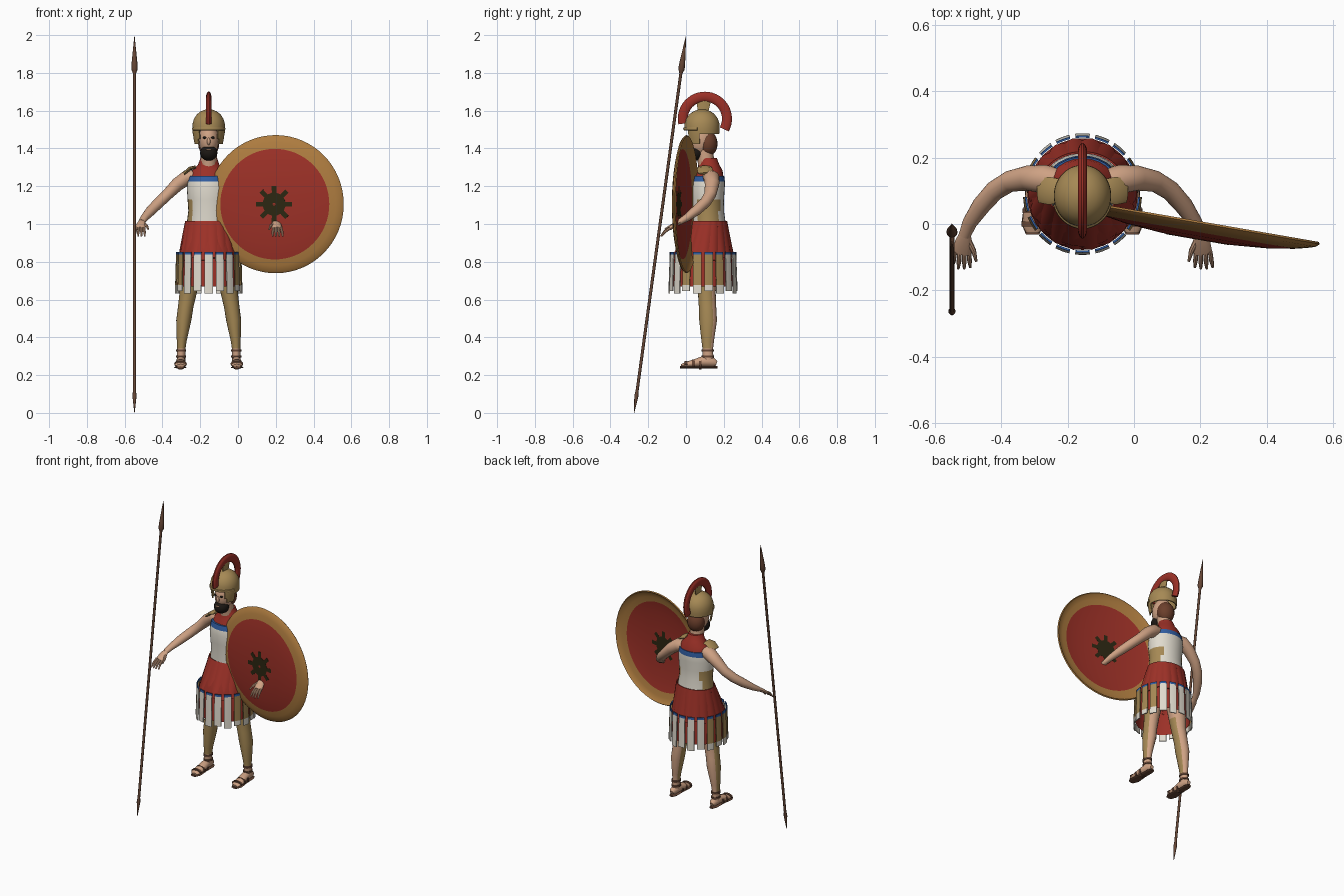
import bpy, bmesh
from math import sin, cos, pi, tau
from mathutils import Vector

if "Cube" in bpy.data.objects:
    bpy.data.objects.remove(bpy.data.objects["Cube"], do_unlink=True)

PALETTE = {
    "red": (0.33, 0.03, 0.02), "bronze": (0.38, 0.25, 0.09), "rim_gold": (0.42, 0.20, 0.05),
    "linen": (0.75, 0.71, 0.62), "skin": (0.62, 0.36, 0.23), "blue": (0.03, 0.11, 0.36),
    "wood": (0.13, 0.06, 0.035), "emblem": (0.025, 0.02, 0.006), "black": (0.012, 0.009, 0.007),
    "hair": (0.15, 0.05, 0.025),
}
MATS = {}
for label, rgb in PALETTE.items():
    m = bpy.data.materials.new(label)
    m.use_nodes = True
    m.diffuse_color = (*rgb, 1)
    m.node_tree.nodes["Principled BSDF"].inputs["Base Color"].default_value = (*rgb, 1)
    MATS[label] = m

BODY = Vector((-0.155, 0, 0))   # centre line of the figure
X, Y, Z = Vector((1, 0, 0)), Vector((0, 1, 0)), Vector((0, 0, 1))


def finish(name, bm, colors, rule=None, mirror=False, solid=0, at=BODY, turn=0, angle=0.7):
    """Turn a bmesh into a shaded object; rule(face) gives a colour name."""
    colors = colors.split()
    bm.normal_update()
    if rule:
        for f in bm.faces:
            f.material_index = colors.index(rule(f))
    me = bpy.data.meshes.new(name)
    bm.to_mesh(me)
    bm.free()
    for c in colors:
        me.materials.append(MATS[c])
    ob = bpy.data.objects.new(name, me)
    bpy.context.collection.objects.link(ob)
    ob.location = at
    ob.rotation_euler.z = turn
    if solid:
        s = ob.modifiers.new("Thickness", "SOLIDIFY")
        s.thickness, s.offset = solid, 0
    if mirror:
        ob.modifiers.new("Mirror", "MIRROR").use_mirror_merge = False
    bpy.ops.object.select_all(action="DESELECT")
    ob.select_set(True)
    bpy.context.view_layer.objects.active = ob
    if solid or mirror:
        bpy.ops.object.convert(target="MESH")
    bpy.ops.object.shade_smooth_by_angle(angle=angle)
    return ob


def tube(name, rings, colors, sides=16, ref=X, flat=False, caps=True, cut=None, **kw):
    """Loft elliptical rings given as (x, y, z, width, depth)."""
    bm = bmesh.new()
    centres = [Vector(r[:3]) for r in rings]
    loops = []
    for i, r in enumerate(rings):
        t = Z if flat else (centres[min(i + 1, len(rings) - 1)] - centres[max(i - 1, 0)]).normalized()
        u = (ref - t * ref.dot(t)).normalized()
        v = t.cross(u)
        loops.append([bm.verts.new(centres[i] + u * r[3] * cos(tau * k / sides) + v * r[4] * sin(tau * k / sides))
                      for k in range(sides)])
    for a, b in zip(loops, loops[1:]):
        for k in range(sides):
            j = (k + 1) % sides
            bm.faces.new((a[k], a[j], b[j], b[k]))
    if caps:
        bm.faces.new(loops[0][::-1])
        bm.faces.new(loops[-1])
    if cut:
        gone = [f for f in bm.faces if cut(f.calc_center_median())]
        bmesh.ops.delete(bm, geom=gone, context="FACES")
    return finish(name, bm, colors, **kw)


def ball(name, centre, size, color, **kw):
    bm = bmesh.new()
    bmesh.ops.create_uvsphere(bm, u_segments=20, v_segments=12, radius=1)
    for v in bm.verts:
        v.co = Vector(centre) + Vector([a * b for a, b in zip(v.co, size)])
    return finish(name, bm, color, **kw)


def strips(name, count, top, bottom, levels, fill, colors, paint, phase=0, wave=0):
    """Ring of hanging strips between two ellipses (width, depth, centre y, z)."""
    bm = bmesh.new()
    cols = 4
    for i in range(count):
        mid = tau * (i + phase) / count
        grid = []
        for lv in levels:
            w, d, cy, z = [a + (b - a) * lv for a, b in zip(top, bottom)]
            z -= 0.012 * (i % 2) * (lv == levels[-1])
            row = []
            for c in range(cols + 1):
                s = c / cols - 0.5
                a = mid + s * fill * tau / count
                bulge = 1 + wave * lv * cos(s * pi)
                row.append(bm.verts.new((w * bulge * cos(a), cy + d * bulge * sin(a), z)))
            grid.append(row)
        for j in range(len(levels) - 1):
            for c in range(cols):
                f = bm.faces.new((grid[j][c], grid[j + 1][c], grid[j + 1][c + 1], grid[j][c + 1]))
                f.material_index = colors.split().index(paint(j, mid))
    return finish(name, bm, colors, solid=0.006)


# Torso armour with a blue chest band and bronze side plates
def torso_paint(f):
    c = f.calc_center_median()
    if c.z > 1.222:
        return "blue"
    return "bronze" if c.z < 1.13 and abs(f.normal.x) > 0.62 else "linen"


tube("torso", [(0, 0.12, 0.99, 0.118, 0.092), (0, 0.115, 1.07, 0.108, 0.086), (0, 0.113, 1.13, 0.112, 0.088),
               (0, 0.113, 1.19, 0.116, 0.092), (0, 0.116, 1.225, 0.112, 0.09), (0, 0.118, 1.255, 0.106, 0.084)],
     "linen bronze blue", 28, flat=True, rule=torso_paint)
tube("collar", [(0, 0.12, 1.24, 0.102, 0.08), (0, 0.125, 1.285, 0.088, 0.068), (0, 0.122, 1.315, 0.056, 0.054),
                (0, 0.115, 1.35, 0.044, 0.048)], "red", 24, flat=True)
tube("neck", [(0, 0.11, 1.29, 0.044, 0.044), (0, 0.095, 1.43, 0.042, 0.044)], "skin", flat=True)
tube("shoulder_pads", [(-0.068, 0.1, 1.302, 0.035, 0.008), (-0.1, 0.1, 1.294, 0.042, 0.01),
                       (-0.132, 0.1, 1.266, 0.036, 0.008)], "bronze", 8, ref=Y, mirror=True)

# Skirt: red pleats above, painted strips below
tube("underskirt", [(0, 0.12, 1.01, 0.12, 0.093), (0, 0.09, 0.84, 0.155, 0.158), (0, 0.09, 0.67, 0.166, 0.168)],
     "red", 32, flat=True, caps=False)
strips("skirt_pleats", 18, (0.122, 0.095, 0.12, 1.015), (0.152, 0.158, 0.09, 0.82), (0, 0.5, 1), 1.06,
       "red", lambda j, a: "red", wave=0.06)


def strip_paint(j, a):
    if j == 0:
        return "blue"
    return "bronze" if abs(cos(a)) > 0.72 and j == 1 else "linen"


strips("skirt_strips", 18, (0.17, 0.173, 0.09, 0.852), (0.176, 0.18, 0.09, 0.645), (0, 0.07, 0.85, 1), 0.72,
       "blue linen bronze", strip_paint, phase=0.5)


# Legs with greaves on the front, and sandalled feet
def leg_paint(f):
    z = f.calc_center_median().z
    return "bronze" if 0.34 < z < 0.7 and f.normal.y < 0.45 else "skin"


tube("legs", [(-0.147, 0.118, 0.265, 0.023, 0.028), (-0.145, 0.115, 0.34, 0.022, 0.028),
              (-0.143, 0.115, 0.38, 0.026, 0.033), (-0.132, 0.117, 0.49, 0.04, 0.047),
              (-0.122, 0.114, 0.56, 0.041, 0.046), (-0.108, 0.11, 0.64, 0.046, 0.047),
              (-0.1, 0.11, 0.7, 0.052, 0.053), (-0.07, 0.11, 0.88, 0.062, 0.065)],
     "skin bronze", 20, flat=True, rule=leg_paint, mirror=True)
tube("feet", [(-0.147, 0.162, 0.262, 0.012, 0.012), (-0.147, 0.145, 0.268, 0.023, 0.024),
              (-0.147, 0.09, 0.272, 0.025, 0.028), (-0.149, 0.03, 0.26, 0.03, 0.019),
              (-0.15, -0.005, 0.254, 0.031, 0.013), (-0.149, -0.026, 0.25, 0.02, 0.008)],
     "skin", mirror=True)
tube("soles", [(-0.147, 0.166, 0.241, 0.014, 0.006), (-0.147, 0.14, 0.241, 0.025, 0.006),
               (-0.148, 0.07, 0.241, 0.026, 0.006), (-0.15, 0, 0.241, 0.034, 0.006),
               (-0.15, -0.032, 0.241, 0.02, 0.006)], "wood", 12, mirror=True)
for label, y, w, d in (("toe", 0.0, 0.034, 0.017), ("instep", 0.04, 0.032, 0.024), ("arch", 0.075, 0.029, 0.03)):
    tube(label + "_straps", [(-0.149, y + 0.007, 0.259, w, d), (-0.149, y - 0.007, 0.259, w, d)],
         "wood", mirror=True)
for label, z in (("lower", 0.298), ("upper", 0.33)):
    tube(label + "_ankle_straps", [(-0.146, 0.116, z - 0.006, 0.027, 0.033), (-0.146, 0.116, z + 0.006, 0.027, 0.033)],
         "wood", mirror=True)

# Arms and open hands
tube("arms", [(-0.07, 0.125, 1.25, 0.036, 0.04), (-0.115, 0.135, 1.245, 0.04, 0.043),
              (-0.165, 0.138, 1.21, 0.036, 0.038), (-0.22, 0.128, 1.155, 0.03, 0.032),
              (-0.265, 0.1, 1.112, 0.029, 0.03), (-0.305, 0.055, 1.072, 0.027, 0.028),
              (-0.34, 0.003, 1.033, 0.02, 0.022), (-0.355, -0.035, 1.01, 0.015, 0.018)],
     "skin", ref=Z, mirror=True)
tube("palms", [(-0.353, -0.028, 1.014, 0.013, 0.017), (-0.358, -0.055, 0.998, 0.013, 0.026),
               (-0.363, -0.088, 0.975, 0.01, 0.028)], "skin", 12, ref=Z, mirror=True)
for i, label in enumerate(("index", "middle", "ring", "little")):
    x = -0.342 - 0.014 * i
    tip = -0.338 - 0.018 * i
    reach = 0.004 * (i % 3 > 0)
    tube(label + "_fingers", [(x, -0.082, 0.979, 0.008, 0.007), ((x + tip) / 2, -0.11 - reach, 0.96, 0.007, 0.007),
                              (tip, -0.13 - reach, 0.935, 0.004, 0.004)], "skin", 8, ref=Z, mirror=True)
tube("thumbs", [(-0.345, -0.045, 1.003, 0.009, 0.009), (-0.328, -0.08, 0.99, 0.008, 0.008),
                (-0.32, -0.112, 0.972, 0.004, 0.004)], "skin", 8, ref=Z, mirror=True)

# Head
ball("face", (0, 0.078, 1.445), (0.054, 0.068, 0.085), "skin")
ball("nose", (0, 0.01, 1.437), (0.009, 0.014, 0.02), "skin")
ball("eyes", (-0.021, 0.0175, 1.457), (0.011, 0.006, 0.006), "black", mirror=True)
ball("beard", (0, 0.047, 1.377), (0.046, 0.046, 0.042), "black")
ball("mouth", (0, 0.005, 1.393), (0.014, 0.006, 0.004), "skin")
ball("hair", (0, 0.115, 1.425), (0.056, 0.052, 0.068), "hair")

# Helmet with a face opening, cheek guards, brow ridge and crest
tube("helmet", [(0, 0.085, z, w, w * 1.08) for z, w in
                ((1.425, 0.072), (1.45, 0.077), (1.478, 0.081), (1.502, 0.083), (1.53, 0.082), (1.555, 0.075),
                 (1.578, 0.06), (1.593, 0.041), (1.602, 0.018), (1.604, 0.003))],
     "bronze", 40, flat=True, caps=False, solid=0.007,
     cut=lambda c: (c.z < 1.5 and c.y < 0.085 and abs(c.x) < 0.05) or (c.z < 1.478 and c.y > 0.075))
tube("brow_ridge", [(0.086 * sin(a), 0.085 - 0.094 * cos(a), 1.504, 0.008, 0.006)
                    for a in [-1.3 + 2.6 * i / 14 for i in range(15)]], "bronze", 8, ref=Z)
arc = [-0.5 + (pi + 0.72) * i / 28 for i in range(29)]
tube("crest", [(0, 0.1 + 0.117 * cos(a), 1.557 + 0.117 * sin(a), 0.014, 0.027) for a in arc], "red", 14)
tube("crest_holder", [(0, 0.09, 1.595, 0.008, 0.03), (0, 0.095, 1.655, 0.007, 0.04)], "bronze", 10, flat=True)

# Domed shield with a raised toothed emblem on both faces
SHIELD = Vector((0.2, 0.005, 1.105))
TILT = -0.172
tube("shield", [(0, -depth, 0, r, r) for r, depth in
                ((0.363, 0), (0.352, 0.01), (0.325, 0.018), (0.292, 0.026), (0.22, 0.038), (0.11, 0.047), (0.002, 0.049))],
     "rim_gold red", 64, caps=False, solid=0.008, at=SHIELD, turn=TILT,
     rule=lambda f: "rim_gold" if f.calc_center_median().xz.length > 0.29 else "red")
bm = bmesh.new()
outline = []
for k in range(8):
    for off, r in ((-0.2, 0.062), (-0.13, 0.098), (0.13, 0.098), (0.2, 0.062)):
        a = tau * k / 8 + off
        outline.append(bm.verts.new((r * sin(a), -0.048, r * cos(a))))
bm.faces.new(outline)
plate = finish("shield_emblem", bm, "emblem", solid=0.0098, at=SHIELD, turn=TILT, angle=0.5)

# Leaning spear with leaf point and butt spike
foot, tip = Vector((-0.548, -0.275, 0)), Vector((-0.548, 0, 1.995))
tube("spear", [(*foot.lerp(tip, t), r, r) for t, r in
               ((0, 0.001), (0.045, 0.011), (0.06, 0.008), (0.9, 0.008), (0.905, 0.011), (0.912, 0.017),
                (0.93, 0.015), (1, 0.001))], "wood", 12, at=Vector())
